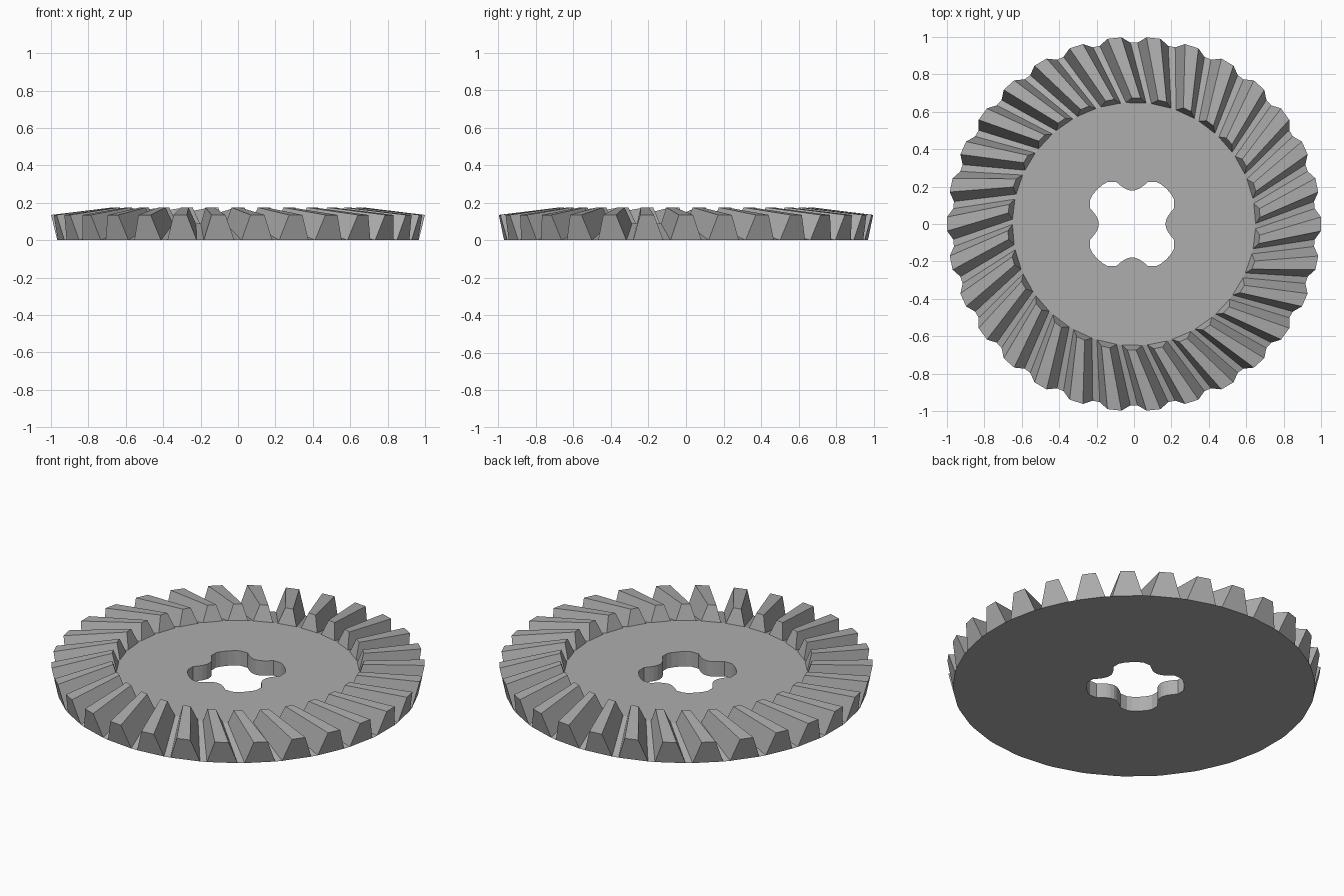
import bpy, bmesh, math
from mathutils import Vector

if "Cube" in bpy.data.objects:
    bpy.data.objects.remove(bpy.data.objects["Cube"])

TEETH = 30
SKEW = math.radians(7)          # inner end lags the outer end
DECK_Z = 0.088


def polar(r, a, z):
    return Vector((r * math.cos(a), r * math.sin(a), z))


def hole_outline():
    # one side of the four-lobed axle hole: inward bump, then cut corner
    side = []
    for i in range(9):
        t = math.pi * i / 8
        side.append((0.225 - 0.047 * math.sin(t), -0.085 + 0.17 * i / 8))
    side += [(0.225, 0.13), (0.212, 0.155), (0.186, 0.186), (0.155, 0.212), (0.13, 0.225)]
    pts = []
    for k in range(4):
        c, s = round(math.cos(k * math.pi / 2)), round(math.sin(k * math.pi / 2))
        pts += [(x * c - y * s - 0.01, x * s + y * c) for x, y in side[:-1]]
        pts.append((side[-1][0] * c - side[-1][1] * s - 0.01, side[-1][0] * s + side[-1][1] * c))
    return pts


def loop_edges(bm, verts):
    edges = []
    for a, b in zip(verts, verts[1:] + verts[:1]):
        edges.append(bm.edges.get((a, b)) or bm.edges.new((a, b)))
    return edges


bm = bmesh.new()


def section(r_base, z_base, w_base, r_top, z_top, w_top, a):
    # trapezoid end of a tooth: base, top, top, base
    spec = [(r_base, z_base, -w_base), (r_top, z_top, -w_top),
            (r_top, z_top, w_top), (r_base, z_base, w_base)]
    return [bm.verts.new(polar(r, a + w / (2 * r), z)) for r, z, w in spec]


# skewed bevel teeth
inner, outer = [], []
for i in range(TEETH):
    a = 2 * math.pi * i / TEETH
    inner.append(section(0.65, DECK_Z, 0.108, 0.675, 0.175, 0.046, a - SKEW))
    outer.append(section(0.97, 0.0, 0.165, 1.0, 0.135, 0.075, a))
    p, q = inner[-1], outer[-1]
    bm.faces.new(p)
    bm.faces.new(q)
    for k in range(3):
        bm.faces.new((p[k], p[k + 1], q[k + 1], q[k]))

# sloping valleys between the teeth
for i in range(TEETH):
    j = (i + 1) % TEETH
    bm.faces.new((inner[i][3], inner[j][0], outer[j][0], outer[i][3]))

# deck and underside, each with the axle hole
hole = hole_outline()
rims = []
for ring, z in ((inner, DECK_Z), (outer, 0.0)):
    rim = [bm.verts.new((x, y, z)) for x, y in hole]
    circle = [v for s in ring for v in (s[0], s[3])]
    bmesh.ops.triangle_fill(bm, use_beauty=True,
                            edges=loop_edges(bm, circle) + loop_edges(bm, rim))
    rims.append(rim)

# hole walls
n = len(hole)
for i in range(n):
    j = (i + 1) % n
    bm.faces.new((rims[0][i], rims[0][j], rims[1][j], rims[1][i]))

bmesh.ops.recalc_face_normals(bm, faces=bm.faces)
mesh = bpy.data.meshes.new("bevel_gear")
bm.to_mesh(mesh)
bm.free()
gear = bpy.data.objects.new("bevel_gear", mesh)
bpy.context.collection.objects.link(gear)

grey = bpy.data.materials.new("grey")
grey.diffuse_color = (0.42, 0.42, 0.42, 1)
grey.use_nodes = True
grey.node_tree.nodes["Principled BSDF"].inputs["Base Color"].default_value = grey.diffuse_color
mesh.materials.append(grey)
